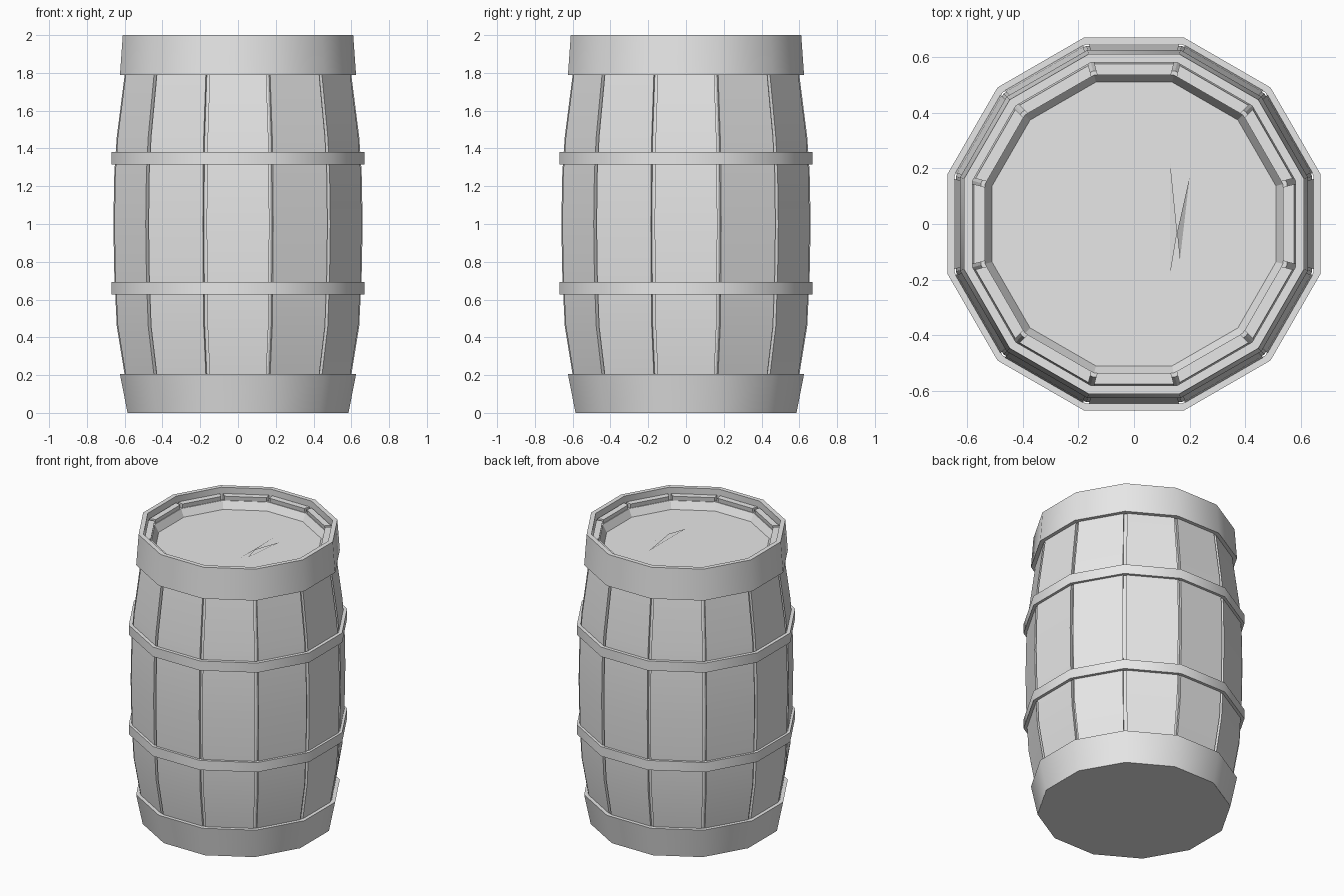
import bpy, bmesh, math

SIDES = 12
STEP = 2 * math.pi / SIDES
GAP = 0.011

default = bpy.data.objects.get("Cube")
if default:
    bpy.data.objects.remove(default, do_unlink=True)

# Single plain grey
grey = bpy.data.materials.new("plain_grey")
grey.use_nodes = True
grey.diffuse_color = (0.8, 0.8, 0.8, 1)
grey.node_tree.nodes["Principled BSDF"].inputs["Base Color"].default_value = (0.8, 0.8, 0.8, 1)


def finish(name, bm, angle=35):
    bmesh.ops.recalc_face_normals(bm, faces=bm.faces)
    mesh = bpy.data.meshes.new(name)
    bm.to_mesh(mesh)
    bm.free()
    mesh.materials.append(grey)
    obj = bpy.data.objects.new(name, mesh)
    bpy.context.collection.objects.link(obj)
    bpy.ops.object.select_all(action='DESELECT')
    obj.select_set(True)
    bpy.context.view_layer.objects.active = obj
    bpy.ops.object.shade_smooth_by_angle(angle=math.radians(angle))
    return obj


def lathe(name, profile, closed=True, angle=35):
    """Sweep (apothem, z) points round a twelve-sided ring with a flat side to the front."""
    bm = bmesh.new()
    rings = []
    for a, z in profile:
        r = a / math.cos(STEP / 2)
        rings.append([bm.verts.new((r * math.cos(STEP * (i + 0.5)),
                                    r * math.sin(STEP * (i + 0.5)), z))
                      for i in range(SIDES)])
    pairs = list(zip(rings, rings[1:]))
    if closed:
        pairs.append((rings[-1], rings[0]))
    else:
        bm.faces.new(rings[0])
        bm.faces.new(rings[-1])
    for low, high in pairs:
        for i in range(SIDES):
            j = (i + 1) % SIDES
            bm.faces.new((low[i], low[j], high[j], high[i]))
    return finish(name, bm, angle)


# Inner shell, closed by the base and the sunken lid
lathe("barrel_core", [(0.57, 0.01), (0.58, 0.2), (0.622, 0.46), (0.64, 1.0),
                      (0.622, 1.46), (0.58, 1.79), (0.55, 1.93), (0.535, 1.93),
                      (0.51, 1.88)], closed=False, angle=25)

# Bowed staves, one per side, with narrow gaps between them
stave_profile = [(0.575, 0.05), (0.6, 0.2), (0.642, 0.46), (0.655, 0.73), (0.66, 1.0),
                 (0.655, 1.27), (0.642, 1.46), (0.6, 1.79), (0.575, 1.96)]
THICK = 0.04
for s in range(SIDES):
    bm = bmesh.new()
    rows = []
    turn = s * STEP
    for a, z in stave_profile:
        row = []
        for depth, side in ((a, -1), (a, 1), (a - THICK, 1), (a - THICK, -1)):
            w = side * (depth * math.tan(STEP / 2) - GAP)
            row.append(bm.verts.new((depth * math.cos(turn) - w * math.sin(turn),
                                     depth * math.sin(turn) + w * math.cos(turn), z)))
        rows.append(row)
    bm.faces.new(rows[0])
    bm.faces.new(rows[-1])
    for low, high in zip(rows, rows[1:]):
        for i in range(4):
            j = (i + 1) % 4
            bm.faces.new((low[i], low[j], high[j], high[i]))
    finish(f"stave_{s + 1}", bm, 25)

# Wide end bands
lathe("bottom_band", [(0.585, 0), (0.625, 0.205), (0.595, 0.205), (0.555, 0.02)])
lathe("top_band", [(0.625, 1.79), (0.61, 2.0), (0.58, 2.0), (0.59, 1.79)])
lathe("base", [(0.584, 0), (0.584, 0.02)], closed=False)

# Narrow middle hoops
for name, z in (("lower_hoop", 0.66), ("upper_hoop", 1.347)):
    lathe(name, [(0.67, z - 0.033), (0.67, z + 0.033),
                 (0.645, z + 0.033), (0.645, z - 0.033)])

# Splinters raised from the lid
bm = bmesh.new()
for tri in (((0.13, 0.22, 1.885), (0.13, -0.18, 1.885), (0.155, -0.03, 1.9)),
            ((0.2, 0.17, 1.885), (0.155, -0.03, 1.9), (0.165, -0.13, 1.885))):
    bm.faces.new([bm.verts.new(p) for p in tri])
for f in bm.faces:
    f.normal_update()
    if f.normal.z < 0:
        f.normal_flip()
splinters = finish("lid_splinters", bm)
